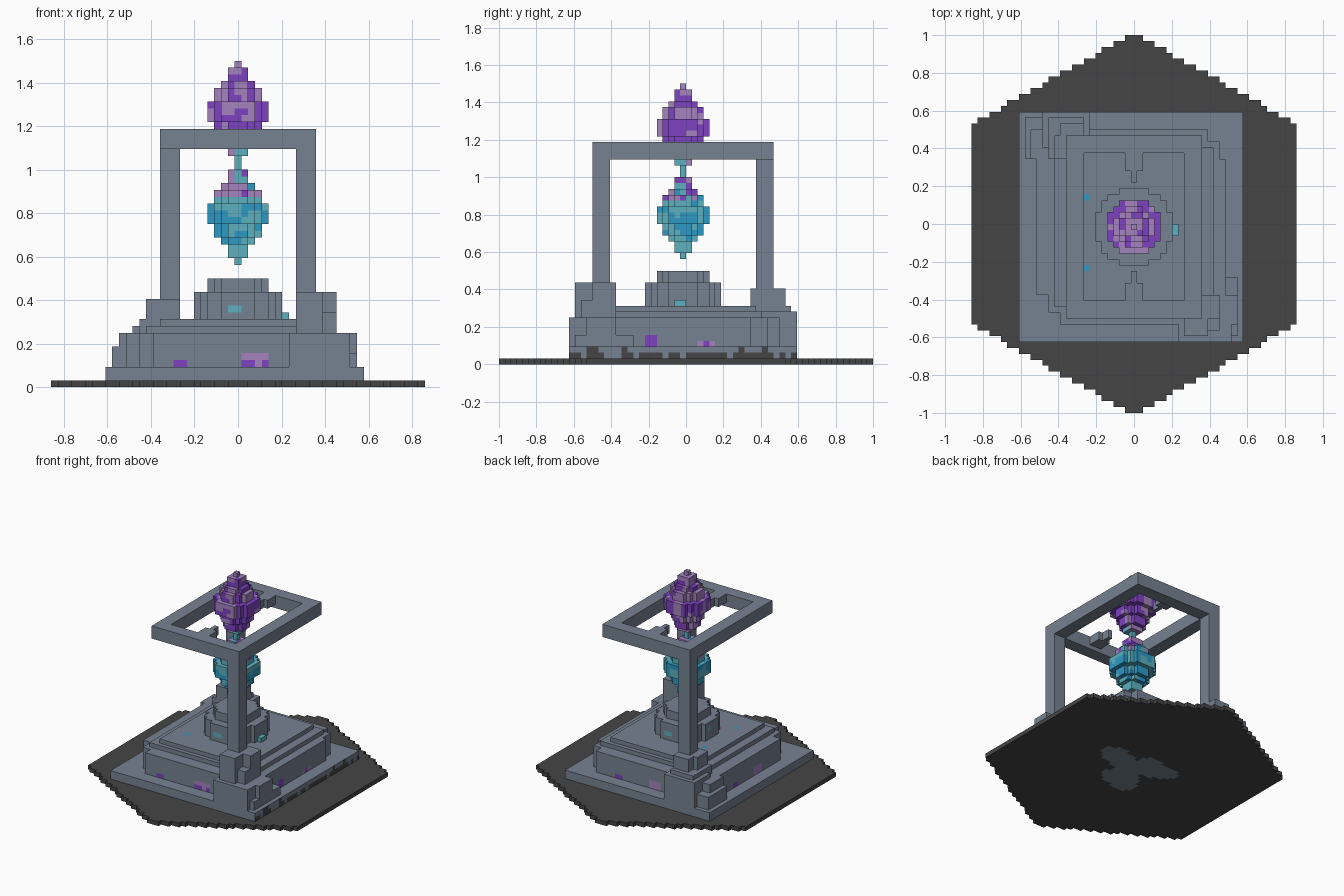
import bpy, bmesh, math, random
from mathutils import Vector, noise

old = bpy.data.objects.get("Cube")
if old:
    bpy.data.objects.remove(old, do_unlink=True)

V = 1 / 32            # edge length of one block
random.seed(4)


def linear(c):
    return c / 12.92 if c <= 0.04045 else ((c + 0.055) / 1.055) ** 2.4


def material(name, r, g, b):
    m = bpy.data.materials.new(name)
    col = [linear(c / 255) for c in (r, g, b)] + [1]
    m.diffuse_color = col
    m.use_nodes = True
    m.node_tree.nodes["Principled BSDF"].inputs["Base Color"].default_value = col
    return m


STONE, DARK, PURPLE, LILAC, BLUE, TEAL = range(6)
MATS = [material("stone grey", 118, 130, 145), material("dark ground", 69, 69, 69),
        material("deep purple", 125, 66, 192), material("pale lilac", 164, 130, 190),
        material("bright blue", 44, 152, 196), material("pale teal", 92, 176, 190)]


# Block helpers: cells are inclusive in x and y, half open in z
def box(x0, x1, y0, y1, z0, z1):
    return {(i, j, k) for i in range(x0, x1 + 1) for j in range(y0, y1 + 1)
            for k in range(z0, z1)}


def disc(r, z0, z1):
    n = int(r)
    return {c for c in box(-n, n, -n, n, z0, z1) if c[0] ** 2 + c[1] ** 2 <= r * r}


SIDES = [Vector(d) for d in ((1, 0, 0), (-1, 0, 0), (0, 1, 0),
                             (0, -1, 0), (0, 0, 1), (0, 0, -1))]


def build(name, cells, rule=lambda c, d: STONE):
    """Skin a set of blocks, colour each face by a rule, merge flat areas."""
    bm = bmesh.new()
    verts = {}

    def vert(p):
        key = tuple(round(a * 2) for a in p)
        if key not in verts:
            verts[key] = bm.verts.new((p.x * V, (p.y - 0.5) * V, p.z * V))
        return verts[key]

    for c in sorted(cells):
        mid = Vector(c) + Vector((0, 0, 0.5))
        for d in SIDES:
            if (c[0] + int(d.x), c[1] + int(d.y), c[2] + int(d.z)) in cells:
                continue
            u = Vector((d.y, d.z, d.x)) / 2
            w = d.cross(u)
            f = bm.faces.new([vert(mid + d / 2 + s * u + t * w)
                              for s, t in ((-1, -1), (1, -1), (1, 1), (-1, 1))])
            f.material_index = rule(c, d)
    bmesh.ops.dissolve_limit(bm, angle_limit=0.02, verts=bm.verts[:],
                             edges=bm.edges[:], delimit={'MATERIAL'})
    me = bpy.data.meshes.new(name)
    bm.to_mesh(me)
    bm.free()
    for m in MATS:
        me.materials.append(m)
    ob = bpy.data.objects.new(name, me)
    bpy.context.collection.objects.link(ob)
    return ob


# Six-sided ground plate, with a grey blot under the middle
plate = set()
for j in range(-31, 33):
    half = min(27, int(27.5 * (32.4 - abs(j - 0.5)) / 15.5))
    plate |= box(-half, half, j, j, 0, 1)


def plate_rule(c, d):
    a = math.atan2(c[1], c[0])
    blot = 7 + 2.5 * math.sin(3 * a + 0.5) + 1.5 * math.sin(5 * a)
    return STONE if d.z < 0 and math.hypot(c[0], c[1]) < blot else DARK


build("ground_plate", plate, plate_rule)

# Bottom slab, dirty along one side
stain = {j: random.choice((0, 1, 1, 2)) for j in range(-19, 20)}
build("bottom_slab", box(-19, 18, -19, 19, 1, 3),
      lambda c, d: DARK if d.x > 0 and c[2] < 1 + stain[c[1]] else STONE)

# Stepped base with notched corners and small gems set in its walls
base = box(-16, 15, -11, 11, 3, 8) | box(-14, 14, -14, 14, 3, 8) | box(-12, 12, -16, 16, 3, 8)
base |= box(-13, 13, -13, 13, 8, 9) | box(-11, 11, -12, 12, 9, 10)
gems = {}
for cells, col in ((box(-9, -8, -16, -16, 3, 4), PURPLE), (box(1, 4, -16, -16, 3, 5), LILAC),
                   (box(1, 2, -16, -16, 3, 4), PURPLE), (box(4, 4, -16, -16, 3, 4), PURPLE),
                   (box(15, 15, -6, -5, 3, 5), PURPLE), (box(15, 15, 3, 5, 3, 4), LILAC),
                   (box(15, 15, 4, 4, 3, 4), PURPLE), (box(-16, -16, -4, -2, 3, 5), LILAC),
                   (box(-16, -16, 5, 6, 3, 4), PURPLE), (box(-4, -2, 16, 16, 3, 5), LILAC),
                   (box(6, 7, 16, 16, 3, 4), PURPLE),
                   (box(-8, -8, 5, 5, 9, 10), BLUE), (box(-8, -8, -7, -7, 9, 10), BLUE)):
    gems.update({c: col for c in cells})
build("stepped_base", base, lambda c, d: gems.get(c, STONE))

# Round pedestal with teal chips
chips = (box(-1, 0, -6, -6, 11, 12) | box(7, 7, -1, 0, 10, 11)
         | box(0, 1, 6, 6, 11, 12) | box(-6, -6, 1, 1, 12, 13))
build("pedestal", disc(6.6, 10, 14) | disc(4.6, 14, 16) | chips,
      lambda c, d: TEAL if c in chips else STONE)

# Rubble heaped around the foot of each pillar
build("front_rubble",
      box(9, 14, -15, -12, 3, 14) | box(9, 12, -18, -12, 3, 14) | box(9, 14, -17, -12, 3, 11)
      | box(11, 17, -16, -12, 4, 8) | box(8, 16, -19, -14, 3, 8) | box(14, 17, -18, -9, 3, 5))
build("back_rubble",
      box(-13, -9, 12, 15, 3, 13) | box(-12, -9, 12, 17, 3, 13) | box(-14, -9, 12, 18, 3, 10)
      | box(-17, -11, 12, 16, 3, 8) | box(-15, -8, 14, 19, 3, 9) | box(-18, -14, 12, 18, 3, 6))

# Two pillars on opposite corners carry the top frame
build("front_pillar", box(9, 11, -15, -13, 8, 35))
build("back_pillar", box(-11, -9, 13, 15, 8, 35))

# Top frame with a narrowing bracket at the middle of each short side
frame = box(-11, 11, -15, 15, 35, 38) - box(-8, 8, -12, 12, 35, 38)
for y0, y1, t0, t1 in ((10, 12, 8, 9), (-12, -10, -9, -8)):
    frame |= box(-1, 1, y0, y1, 36, 38) | box(0, 0, t0, t1, 36, 38)
build("top_frame", frame)


# Faceted crystals, as stacked discs (radius, bottom, top)
def crystal(name, layers, rule):
    cells = set()
    for r, z0, z1 in layers:
        cells |= disc(r, z0, z1)
    build(name, cells, rule)


def patch(c, shift=0.0):
    return noise.noise(Vector(c) * 0.43 + Vector((shift, 0.37, 5.1)))


def lower_rule(c, d):
    if 28 <= c[2] < 32 and patch(c, 9.3) > -0.05:
        return LILAC if patch(c) > -0.1 else PURPLE
    return BLUE if c[2] > 20 and patch(c) > 0.0 and c[2] < 32 else TEAL


def upper_rule(c, d):
    if c[2] < 35:
        return TEAL if patch(c, 2.0) > 0 else LILAC
    return LILAC if patch(c, 3.7) + (c[2] - 42) * 0.03 > 0 else PURPLE


crystal("lower_crystal", ((0.6, 18, 19), (1.5, 19, 21), (2.6, 21, 22), (3.6, 22, 24),
                          (4.6, 24, 27), (3.6, 27, 29), (2.6, 29, 30), (1.5, 30, 32),
                          (0.6, 32, 34)), lower_rule)
crystal("upper_crystal", ((1.5, 34, 35), (2.6, 35, 37), (3.6, 37, 39), (4.6, 39, 42),
                          (3.6, 42, 44), (2.6, 44, 45), (1.5, 45, 47), (0.6, 47, 48)),
        upper_rule)
